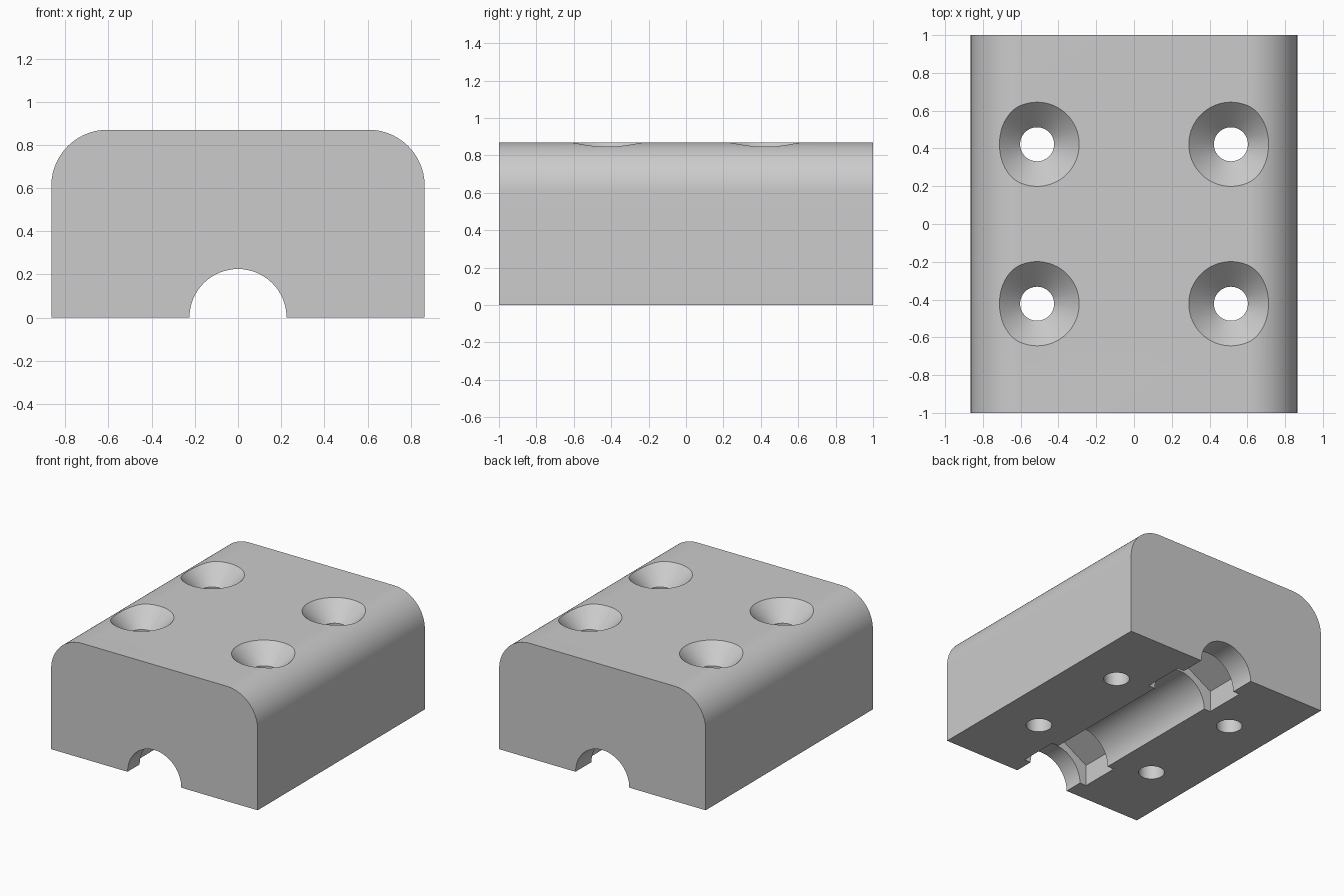
import bpy, bmesh
from math import sin, cos, pi, radians

HALF_W, HEIGHT, FILLET = 0.865, 0.87, 0.26
GROOVE_R = 0.225
NUT_R = 0.28 / cos(pi / 6)
HOLE_X, HOLE_Y, HOLE_R, SINK_R = 0.513, 0.422, 0.09, 0.223

if "Cube" in bpy.data.objects:
    bpy.data.objects.remove(bpy.data.objects["Cube"], do_unlink=True)


def arc(cx, cz, r, start, end, steps):
    """Points of an arc in the xz plane."""
    angles = [start + (end - start) * i / steps for i in range(steps + 1)]
    return [(cx + r * cos(a), cz + r * sin(a)) for a in angles]


def skin(name, rings):
    """Closed solid through a list of matching rings of points."""
    bm = bmesh.new()
    loops = [[bm.verts.new(p) for p in ring] for ring in rings]
    n = len(loops[0])
    for a, b in zip(loops, loops[1:]):
        for i in range(n):
            j = (i + 1) % n
            bm.faces.new((a[i], a[j], b[j], b[i]))
    bm.faces.new(loops[0][::-1])
    bm.faces.new(loops[-1])
    bmesh.ops.recalc_face_normals(bm, faces=bm.faces)
    mesh = bpy.data.meshes.new(name)
    bm.to_mesh(mesh)
    bm.free()
    obj = bpy.data.objects.new(name, mesh)
    bpy.context.collection.objects.link(obj)
    return obj


def prism(name, profile, y0, y1):
    return skin(name, [[(x, y, z) for x, z in profile] for y in (y0, y1)])


def lathe(name, cx, cy, profile, sides=64):
    return skin(name, [[(cx + r * cos(2 * pi * i / sides),
                         cy + r * sin(2 * pi * i / sides), z)
                        for i in range(sides)] for r, z in profile])


# Block with two rounded upper edges
cx, cz = HALF_W - FILLET, HEIGHT - FILLET
outline = [(-HALF_W, 0), (HALF_W, 0)]
outline += arc(cx, cz, FILLET, 0, pi / 2, 20)
outline += arc(-cx, cz, FILLET, pi / 2, pi, 20)
block = prism("clamp_block", outline, -1, 1)

# Rod channel along the underside
cutters = [prism("rod_channel_cutter",
                 arc(0, 0, GROOVE_R, 0, 2 * pi * 63 / 64, 63), -1.2, 1.2)]

# Hexagonal nut pockets across the channel
hexagon = arc(0, 0, NUT_R, pi / 6, pi / 6 + 2 * pi * 5 / 6, 5)
for y0, y1 in ((-0.855, -0.555), (0.495, 0.81)):
    cutters.append(prism("nut_pocket_cutter", hexagon, y0, y1))

# Countersunk screw holes
sink_depth = SINK_R - HOLE_R
screw = [(HOLE_R, -0.1), (HOLE_R, HEIGHT - sink_depth), (SINK_R + 0.1, HEIGHT + 0.1)]
for sx in (-1, 1):
    for sy in (-1, 1):
        cutters.append(lathe("screw_hole_cutter", sx * HOLE_X, sy * HOLE_Y, screw))

# Cut everything out of the block
bpy.ops.object.select_all(action='DESELECT')
block.select_set(True)
bpy.context.view_layer.objects.active = block
for cutter in cutters:
    cutter.hide_render = True
    mod = block.modifiers.new("cut", 'BOOLEAN')
    mod.operation = 'DIFFERENCE'
    mod.solver = 'EXACT'
    mod.object = cutter
    bpy.ops.object.modifier_apply(modifier=mod.name)
for cutter in cutters:
    bpy.data.objects.remove(cutter, do_unlink=True)

# Plain grey finish
grey = bpy.data.materials.new("light_grey")
grey.use_nodes = True
colour = (0.6, 0.6, 0.6, 1)
grey.diffuse_color = colour
grey.node_tree.nodes["Principled BSDF"].inputs["Base Color"].default_value = colour
block.data.materials.clear()
block.data.materials.append(grey)
bpy.ops.object.shade_smooth_by_angle(angle=radians(30))
